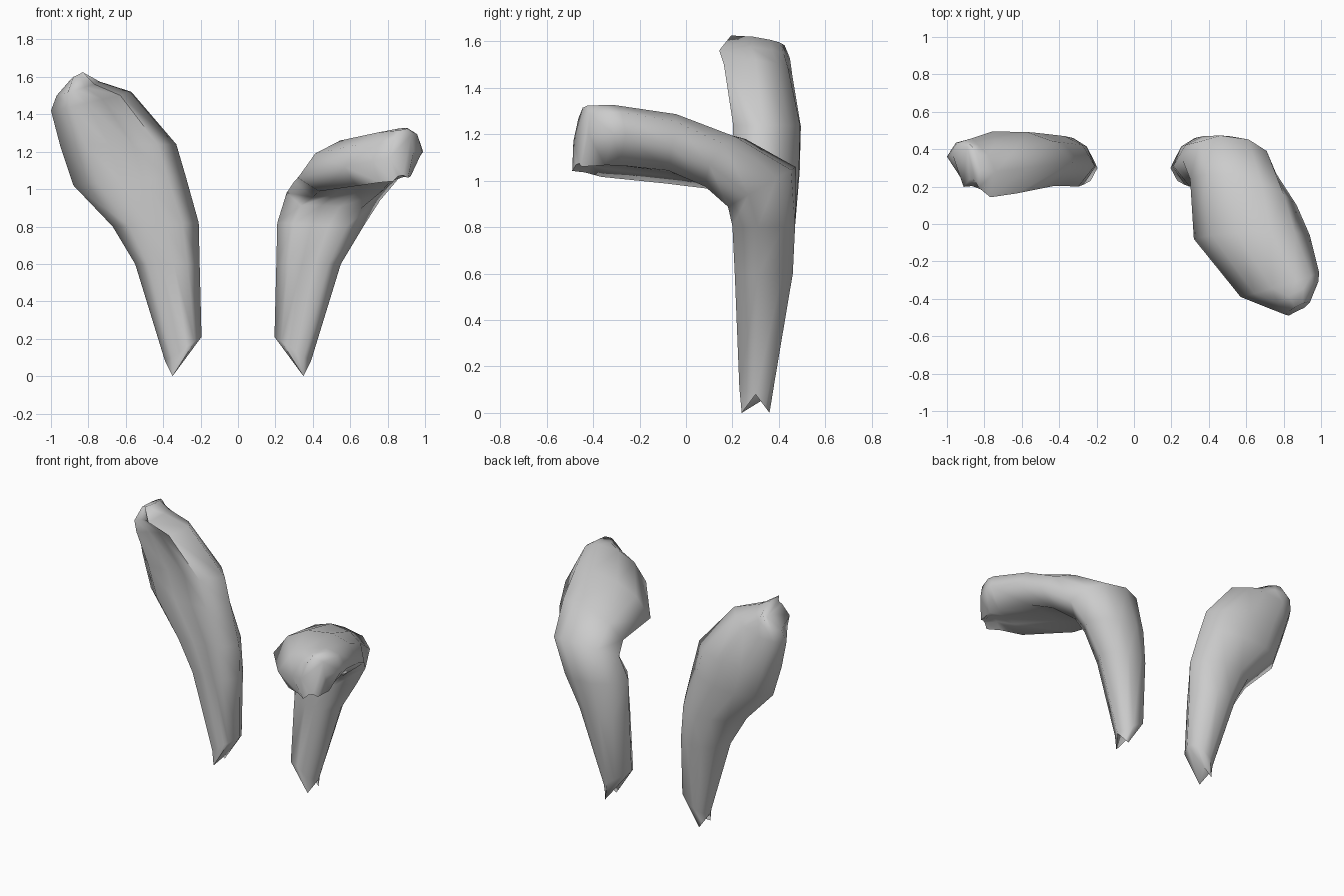
import bpy, bmesh, math
from mathutils import Vector

cube = bpy.data.objects.get("Cube")
if cube:
    bpy.data.objects.remove(cube, do_unlink=True)

# One plain grey for both ears
grey = bpy.data.materials.new("soft grey")
grey.use_nodes = True
grey.diffuse_color = (0.6, 0.6, 0.6, 1)
grey.node_tree.nodes["Principled BSDF"].inputs["Base Color"].default_value = (0.6, 0.6, 0.6, 1)

# Ear cross-section: across the width, then front (-) to back (+); the front is dished
SECTION = [(1, 0), (.72, .7), (.3, 1), (-.3, 1), (-.72, .7),
           (-1, 0), (-.62, -1), (-.2, -.85), (.2, -.85), (.62, -1)]

# Ring: outer edge, inner edge, direction of the back, front depth, back depth
BACK = (0, 1, 0)
BASE = [((.39, .3, .08), (.195, .3, .21), BACK, .07, .08),
        ((.55, .31, .6), (.205, .31, .6), BACK, .1, .15),
        ((.67, .31, .8), (.21, .31, .82), BACK, .11, .16)]
UPRIGHT = BASE + [
    ((.88, .33, 1.02), (.28, .32, 1.07), (.15, 1, 0), .12, .165),
    ((.95, .34, 1.23), (.33, .33, 1.24), (.15, 1, 0), .13, .16),
    ((1, .36, 1.42), (.57, .3, 1.52), (.15, 1, 0), .15, .12),
    ((.97, .37, 1.5), (.74, .28, 1.575), (.1, 1, 0), .155, .11),
    ((.9, .36, 1.58), (.82, .29, 1.62), (.05, 1, -.12), .11, .09)]
FOLDED = BASE + [
    ((.76, .27, .94), (.26, .34, .98), (.15, .85, .5), .12, .185),
    ((.87, .1, 1.07), (.3, .24, 1.04), (.08, .45, .9), .1, .145),
    ((.94, -.06, 1.15), (.32, -.08, 1.06), (.05, .15, 1), .09, .17),
    ((.99, -.26, 1.2), (.57, -.39, 1.12), (.15, 0, 1), .12, .155),
    ((.985, -.31, 1.2), (.72, -.45, 1.15), (.1, .1, 1), .125, .145),
    ((.94, -.42, 1.2), (.81, -.485, 1.17), (.05, .13, 1), .135, .135)]


def make_ear(name, rings, side):
    bm = bmesh.new()
    # Foot: a front and a back point, joined by the edges of the lowest ring
    outer, inner = Vector(rings[0][0]), Vector(rings[0][1])
    foot = []
    for u, w in SECTION:
        tip = Vector((.35, .3 + math.copysign(.06, w), 0))
        foot.append((outer if u > 0 else inner).lerp(tip, 1 if abs(w) > .8 else abs(w)))
    loops = [foot]
    for outer, inner, back, front_d, back_d in rings:
        a, b, n = Vector(outer), Vector(inner), Vector(back).normalized()
        mid, half = (a + b) / 2, (a - b) / 2
        loops.append([mid + half * u + n * w * (back_d if w > 0 else front_d)
                      for u, w in SECTION])
    verts = [[bm.verts.new((p.x * side, p.y, p.z)) for p in loop] for loop in loops]
    count = len(SECTION)
    for low, high in zip(verts, verts[1:]):
        for i in range(count):
            j = (i + 1) % count
            bm.faces.new((low[i], low[j], high[j], high[i]))
    bm.faces.new(verts[0])
    bm.faces.new(verts[-1])
    bmesh.ops.remove_doubles(bm, verts=bm.verts, dist=.001)
    bmesh.ops.recalc_face_normals(bm, faces=bm.faces)
    mesh = bpy.data.meshes.new(name)
    bm.to_mesh(mesh)
    bm.free()
    mesh.materials.append(grey)
    ear = bpy.data.objects.new(name, mesh)
    bpy.context.collection.objects.link(ear)
    bpy.ops.object.select_all(action='DESELECT')
    ear.select_set(True)
    bpy.context.view_layer.objects.active = ear
    bpy.ops.object.shade_smooth_by_angle(angle=math.radians(80))


make_ear("right_upright_ear", UPRIGHT, -1)
make_ear("left_folded_ear", FOLDED, 1)
